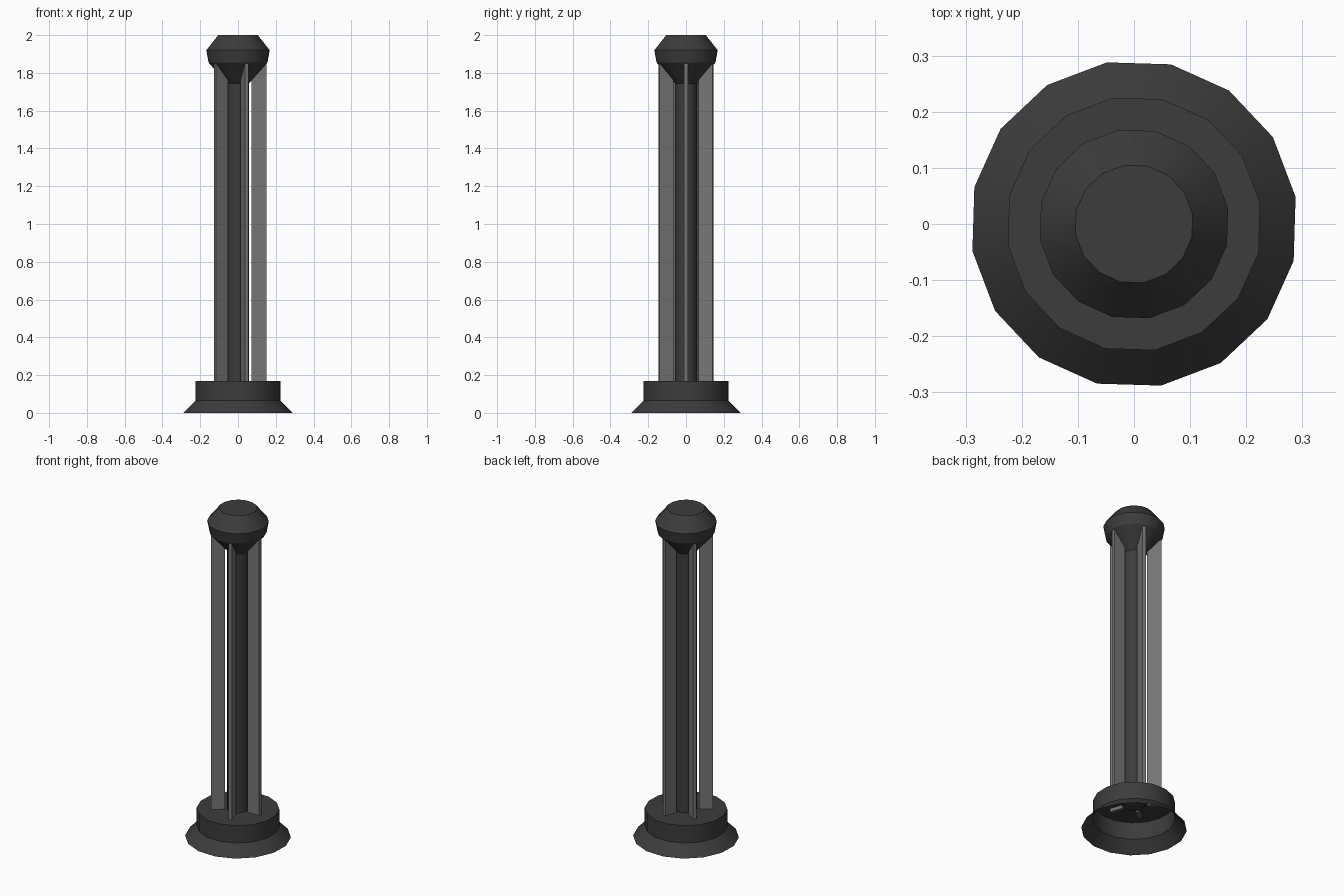
import bpy, bmesh, math
from mathutils import Matrix

if "Cube" in bpy.data.objects:
    bpy.data.objects.remove(bpy.data.objects["Cube"])

SIDES = 16
TURN = math.radians(9.5)


def material(name, color):
    m = bpy.data.materials.new(name)
    m.diffuse_color = color
    m.use_nodes = True
    m.node_tree.nodes["Principled BSDF"].inputs["Base Color"].default_value = m.diffuse_color
    return m


dark = material("dark_metal", (0.045, 0.045, 0.045, 1))
glass = material("clear_panel", (0.18, 0.18, 0.18, 0.3))


def finish(name, bm, mat):
    bmesh.ops.recalc_face_normals(bm, faces=bm.faces)
    me = bpy.data.meshes.new(name)
    bm.to_mesh(me)
    bm.free()
    ob = bpy.data.objects.new(name, me)
    bpy.context.collection.objects.link(ob)
    me.materials.append(mat)
    return ob


def lathe(name, profile, cap_bottom=True):
    """Turn (radius, height) points into a 16-sided solid."""
    bm = bmesh.new()
    rings = []
    for r, z in profile:
        rings.append([bm.verts.new((r * math.cos(TURN + i * math.tau / SIDES),
                                    r * math.sin(TURN + i * math.tau / SIDES), z))
                      for i in range(SIDES)])
    for a, b in zip(rings, rings[1:]):
        for i in range(SIDES):
            j = (i + 1) % SIDES
            bm.faces.new((a[i], a[j], b[j], b[i]))
    bm.faces.new(rings[-1])
    if cap_bottom:
        bm.faces.new(rings[0][::-1])
    ob = finish(name, bm, dark)
    bpy.ops.object.select_all(action='DESELECT')
    bpy.context.view_layer.objects.active = ob
    ob.select_set(True)
    bpy.ops.object.shade_smooth_by_angle(angle=math.radians(30))
    return ob


# flared base, hollow underneath
lathe("base", [(0.292, 0), (0.228, 0.065), (0.228, 0.17)], cap_bottom=False)
# central post
lathe("column", [(0.06, 0.15), (0.06, 1.76)])
# cap on top of the post
lathe("head", [(0.06, 1.745), (0.158, 1.855), (0.17, 1.92), (0.106, 2.0)])

# five upright panels around the post
Z0, Z1 = 0.15, 1.855
for k in range(5):
    bm = bmesh.new()
    mat = (Matrix.Rotation(k * math.tau / 5, 4, 'Z')
           @ Matrix.Translation((0.111, 0, (Z0 + Z1) / 2))
           @ Matrix.Diagonal((0.078, 0.02, Z1 - Z0, 1)))
    bmesh.ops.create_cube(bm, size=1, matrix=mat)
    finish(f"panel_{k + 1}", bm, glass)
